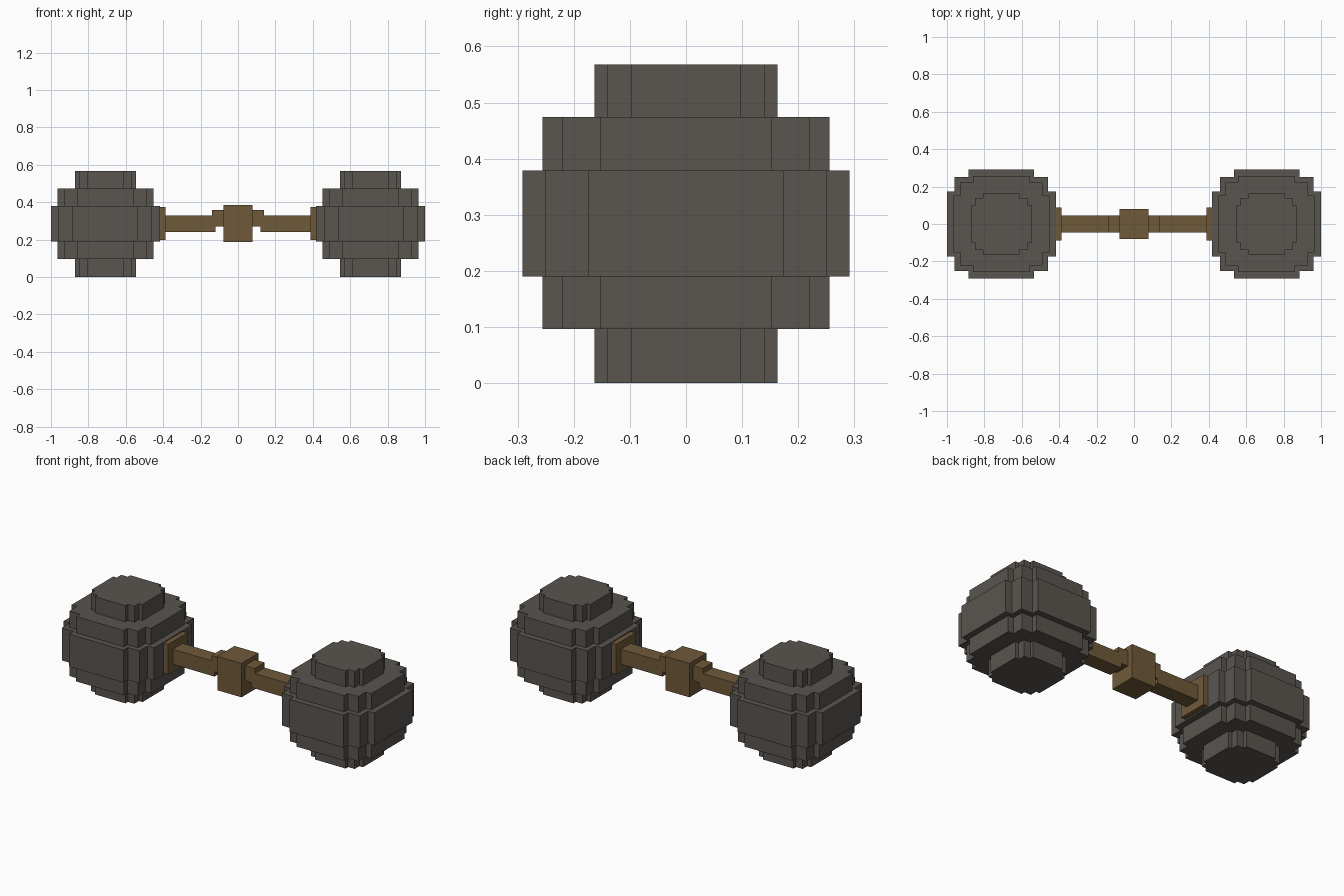
import bpy
import bmesh

if "Cube" in bpy.data.objects:
    bpy.data.objects.remove(bpy.data.objects["Cube"])


def make_material(name, rgb):
    mat = bpy.data.materials.new(name)
    mat.diffuse_color = (*rgb, 1)
    mat.use_nodes = True
    mat.node_tree.nodes["Principled BSDF"].inputs["Base Color"].default_value = mat.diffuse_color
    return mat


iron = make_material("dark_iron", (0.100, 0.091, 0.080))
wood = make_material("brown_wood", (0.162, 0.102, 0.041))


def finish(name, bm, mat):
    bmesh.ops.recalc_face_normals(bm, faces=bm.faces)
    mesh = bpy.data.meshes.new(name)
    bm.to_mesh(mesh)
    bm.free()
    mesh.materials.append(mat)
    obj = bpy.data.objects.new(name, mesh)
    bpy.context.collection.objects.link(obj)
    return obj


def box(name, x, y, z, mat):
    """Box between the (min, max) pairs x, y and z."""
    bm = bmesh.new()
    bmesh.ops.create_cube(bm, size=1)
    for v in bm.verts:
        v.co = [r[0] if c < 0 else r[1] for c, r in zip(v.co, (x, y, z))]
    return finish(name, bm, mat)


def stepped_outline(a, b, c):
    """Square of half width a whose corners are notched in two steps."""
    corner = [(a, c), (b, c), (b, b), (c, b), (c, a)]
    points = []
    for _ in range(4):
        points += corner
        corner = [(-y, x) for x, y in corner]
    return points


# Weight tiers: bottom, top, then the three half widths of the outline
SMALL = (0.163, 0.140, 0.098)
MEDIUM = (0.256, 0.221, 0.153)
LARGE = (0.291, 0.250, 0.175)
TIERS = [(0.0, 0.096, SMALL), (0.096, 0.190, MEDIUM), (0.190, 0.379, LARGE),
         (0.379, 0.474, MEDIUM), (0.474, 0.568, SMALL)]


def weight(name, x):
    bm = bmesh.new()
    for bottom, top, widths in TIERS:
        face = bm.faces.new([bm.verts.new((x + px, py, bottom))
                             for px, py in stepped_outline(*widths)])
        ext = bmesh.ops.extrude_face_region(bm, geom=[face], use_keep_orig=True)
        for v in ext["geom"]:
            if isinstance(v, bmesh.types.BMVert):
                v.co.z = top
    return finish(name, bm, iron)


for side, s in (("left", -1), ("right", 1)):
    # Round weight, mounting plate, handle rod and raised collar on each end
    weight(side + "_weight", s * 0.709)
    for part, x0, x1, y, z in (
            ("plate", 0.388, 0.425, 0.088, (0.198, 0.374)),
            ("rod", 0.120, 0.390, 0.045, (0.242, 0.329)),
            ("collar", 0.075, 0.140, 0.045, (0.270, 0.359))):
        box(side + "_" + part, sorted((s * x0, s * x1)), (-y, y), z, wood)

# Grip block in the middle
box("grip_block", (-0.078, 0.078), (-0.079, 0.079), (0.187, 0.384), wood)
